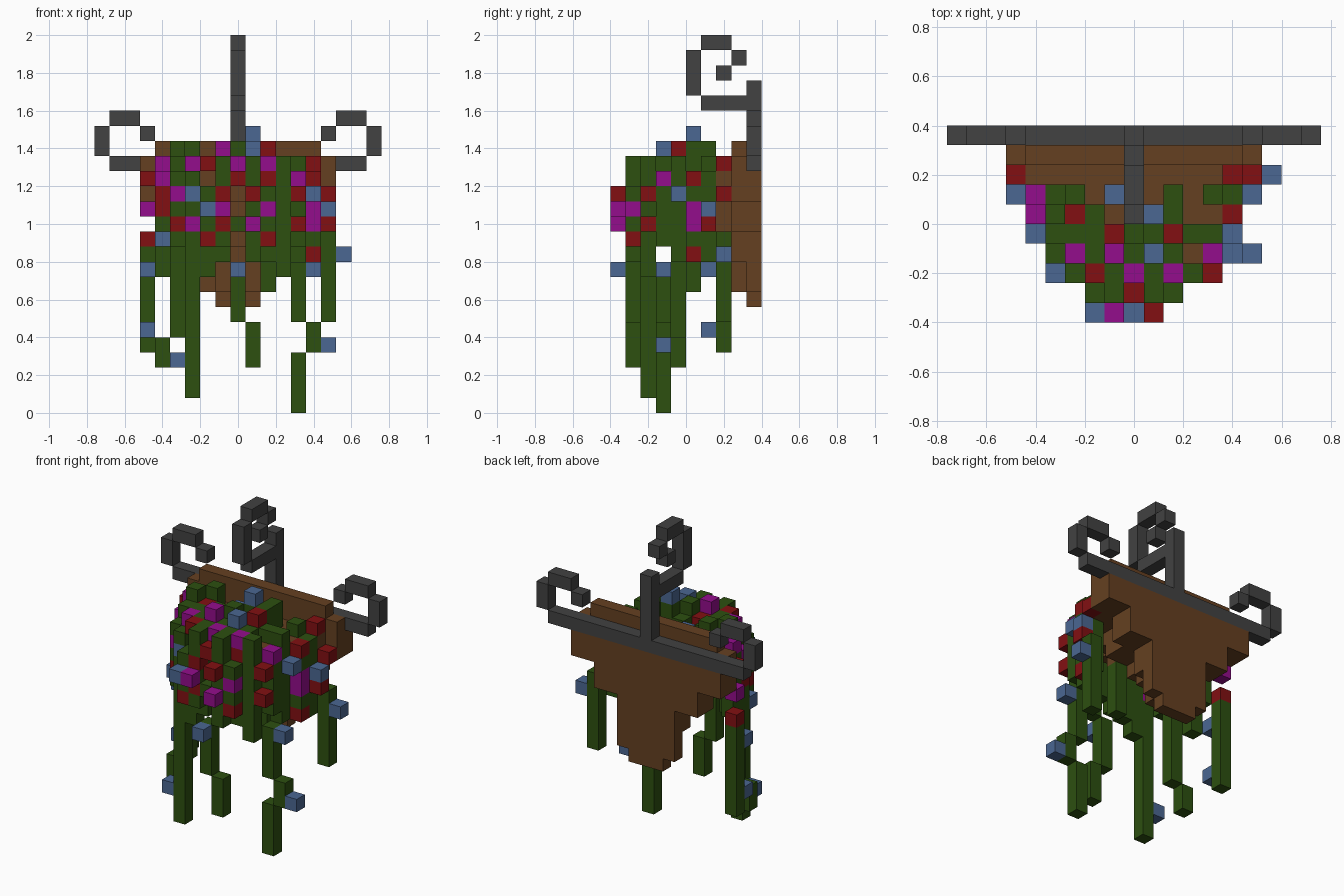
import bpy, bmesh
from mathutils import Vector

cube = bpy.data.objects.get("Cube")
if cube:
    bpy.data.objects.remove(cube)

S = 0.08  # block size; cells are (i, j, k) = across, front-to-back, up
COLOURS = {
    "brown wood": (0.13, 0.051, 0.015),
    "dark iron": (0.054, 0.054, 0.054),
    "leaf green": (0.026, 0.08, 0.005),
    "red petal": (0.223, 0.005, 0.006),
    "magenta petal": (0.296, 0.004, 0.262),
    "blue petal": (0.07, 0.136, 0.287),
}
PARTS = {"basket": "brown wood", "hanging_bracket": "dark iron",
         "foliage": "leaf green", "trailing_vines": "leaf green",
         "red_flowers": "red petal", "magenta_flowers": "magenta petal",
         "blue_flowers": "blue petal"}
grid = {}


def put(part, *cells):
    for c in cells:
        grid[c] = part


def box(part, i0, i1, j0, j1, k0, k1):
    put(part, *[(i, j, k) for i in range(i0, i1 + 1)
                for j in range(j0, j1 + 1) for k in range(k0, k1 + 1)])


# Half-cone basket: per layer, half width and front row
LAYERS = {7: (1, 9), 8: (2, 8), 9: (2, 8), 10: (2, 7), 11: (2, 6),
          12: (4, 5), 13: (4, 4), 14: (6, 3), 15: (6, 3)}
for k, (w, front) in LAYERS.items():
    for i in range(-w, w + 1):
        for j in range(front, 10):
            u, v = abs(i) / (w + 0.1), (9 - j) / (9 - front + 0.5)
            if u ** 2.5 + v ** 2.5 <= 1:
                put("basket", (i, j, k))
box("basket", -6, 6, 8, 8, 16, 16)
box("basket", -5, 5, 8, 8, 17, 17)

# Foliage shell around the rim, and the leafy top
FRONT = {0: 1, 1: 1, 2: 1, 3: 2, 4: 3, 5: 5}
for i in range(-5, 6):
    f = FRONT[abs(i)]
    for k in range(11, 16):
        if i and (i, k) != (-2, 15):
            depth = 0 if abs(i) == 3 else 1
            box("foliage", i, i, f, f + depth, k, k)
    if abs(i) <= 4:
        for j in range(f, 6):
            if (i, j) not in [(-1, 5), (3, 5), (3, 3), (4, 5), (0, 1), (4, 3), (-4, 3)]:
                put("foliage", (i, j, 16))
put("foliage", (0, 1, 12), (-4, 5, 17), (-3, 6, 17), (-3, 6, 16), (0, 4, 17), (1, 5, 17),
    (2, 5, 17), (2, 6, 17), (2, 6, 16), (4, 6, 16), (-4, 6, 16))

# Trailing vines: i, j, lowest k, highest k
for i, j, k0, k1 in [(-6, 7, 4, 10), (-5, 4, 3, 4), (-4, 4, 5, 10), (-3, 2, 1, 11),
                     (-5, 5, 9, 11), (-2, 2, 9, 11), (-1, 2, 10, 11), (0, 1, 6, 9),
                     (1, 1, 3, 5), (1, 1, 10, 11), (2, 2, 10, 11), (2, 5, 8, 11),
                     (3, 2, 9, 16), (4, 3, 6, 9), (4, 4, 10, 15), (5, 3, 4, 5),
                     (4, 3, 0, 3), (6, 7, 6, 11), (5, 6, 10, 15)]:
    box("trailing_vines", i, i, j, j, k0, k1)

# Flowers
put("red_flowers", (-6, 7, 15), (-6, 7, 11), (-5, 5, 14), (-5, 5, 13), (-4, 3, 12),
    (-3, 5, 16), (-2, 2, 16), (-2, 1, 11), (-1, 4, 16), (-1, 1, 14), (-1, 1, 12),
    (0, 1, 15), (1, 0, 14), (2, 4, 17), (2, 2, 15), (2, 1, 11), (4, 2, 14), (4, 2, 12),
    (5, 7, 16), (5, 5, 15), (5, 5, 10), (6, 7, 14), (6, 6, 12))
grid.pop((2, 1, 15), None)
grid.pop((2, 1, 16), None)
grid.pop((-2, 1, 16), None)
put("magenta_flowers", (-6, 7, 13), (-5, 6, 16), (-5, 5, 15), (-4, 3, 14), (-3, 3, 16),
    (-3, 2, 12), (-1, 3, 17), (-1, 0, 13), (0, 2, 16), (1, 0, 12), (2, 2, 16),
    (2, 1, 13), (4, 3, 15), (5, 5, 13), (5, 5, 12))
grid.pop((-3, 2, 16), None)
put("blue_flowers", (-6, 6, 9), (-6, 6, 5), (-5, 4, 11), (-4, 2, 3), (-3, 2, 14),
    (-2, 0, 13), (-1, 6, 16), (0, 0, 9), (1, 3, 17), (1, 5, 18), (5, 4, 14),
    (5, 3, 9), (6, 6, 13), (6, 3, 4), (7, 7, 10))

# Iron bracket: rear bar with a mirrored scroll at each end, post and hook
box("hanging_bracket", -8, 8, 9, 9, 16, 16)
for s in (-1, 1):
    put("hanging_bracket", *[(s * i, 9, k) for i, k in
                             [(9, 17), (9, 18), (8, 19), (7, 19), (6, 18)]])
box("hanging_bracket", 0, 0, 9, 9, 16, 21)
box("hanging_bracket", 0, 0, 6, 8, 20, 20)
box("hanging_bracket", 0, 0, 5, 5, 21, 23)
put("hanging_bracket", (0, 6, 24), (0, 7, 24), (0, 8, 23), (0, 7, 22))

# Materials
mats = {}
for name, rgb in COLOURS.items():
    m = bpy.data.materials.new(name)
    m.use_nodes = True
    m.diffuse_color = (*rgb, 1)
    bsdf = next(n for n in m.node_tree.nodes if n.type == "BSDF_PRINCIPLED")
    bsdf.inputs["Base Color"].default_value = (*rgb, 1)
    bsdf.inputs["Roughness"].default_value = 0.9
    mats[name] = m


def build(part, colour):
    """Mesh the exposed block faces of one part."""
    bm = bmesh.new()
    for c, p in grid.items():
        if p != part:
            continue
        centre = Vector((c[0] * S, (c[1] - 4.5) * S, (c[2] + 0.5) * S))
        for axis in range(3):
            for sign in (-1, 1):
                near = list(c)
                near[axis] += sign
                if tuple(near) in grid:
                    continue
                n, a, b = Vector(), Vector(), Vector()
                n[axis] = sign * S / 2
                a[(axis + 1) % 3] = S / 2
                b[(axis + 2) % 3] = sign * S / 2
                bm.faces.new([bm.verts.new(centre + n + d)
                              for d in (-a - b, a - b, a + b, b - a)])
    bmesh.ops.remove_doubles(bm, verts=bm.verts, dist=0.001)
    mesh = bpy.data.meshes.new(part)
    bm.to_mesh(mesh)
    bm.free()
    mesh.materials.append(mats[colour])
    bpy.context.collection.objects.link(bpy.data.objects.new(part, mesh))


for part, colour in PARTS.items():
    build(part, colour)
